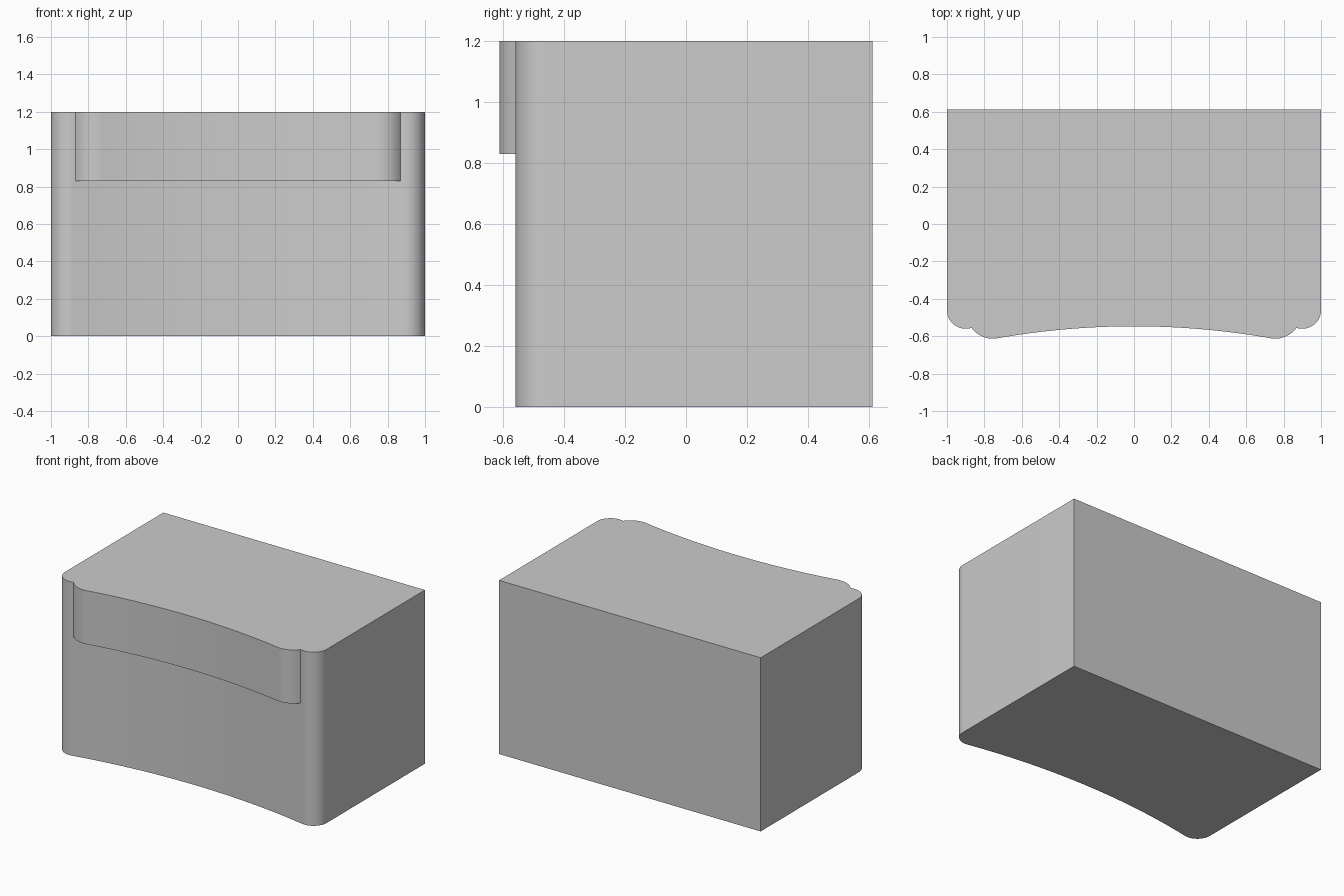
import bpy
import bmesh
from math import sin, cos, radians

default_cube = bpy.data.objects.get("Cube")
if default_cube:
    bpy.data.objects.remove(default_cube, do_unlink=True)

grey = bpy.data.materials.new("light grey")
grey.use_nodes = True
GREY = (0.6, 0.6, 0.6, 1)
grey.diffuse_color = GREY
grey.node_tree.nodes["Principled BSDF"].inputs["Base Color"].default_value = GREY

HEIGHT = 1.2
BACK_Y = 0.613


def arc(cx, cy, radius, start, end, steps):
    """Points on an arc, angles in degrees."""
    angles = [radians(start + (end - start) * i / steps) for i in range(steps + 1)]
    return [(cx + radius * cos(a), cy + radius * sin(a)) for a in angles]


def bowed_front(corner, radius, lean, end_angle):
    """Right half of a hollow front: a shallow bow running tangent into a rounded end."""
    end = arc(corner[0], corner[1], radius, -90 - lean, end_angle, 16)
    x, y = end[0]
    bow_radius = x / sin(radians(lean))
    centre_y = y - bow_radius * cos(radians(lean))
    bow = arc(0, centre_y, bow_radius, 90, 90 - lean, 16)
    return bow[:-1], end


def mirrored(half):
    """Complete a half profile whose first point is on the centre line."""
    return [(-x, y) for x, y in reversed(half[1:])] + half


def extrude_profile(name, outline, bottom, top):
    bm = bmesh.new()
    face = bm.faces.new([bm.verts.new((x, y, bottom)) for x, y in outline])
    result = bmesh.ops.extrude_face_region(bm, geom=[face])
    raised = [v for v in result["geom"] if isinstance(v, bmesh.types.BMVert)]
    bmesh.ops.translate(bm, verts=raised, vec=(0, 0, top - bottom))
    bmesh.ops.recalc_face_normals(bm, faces=bm.faces)
    mesh = bpy.data.meshes.new(name)
    bm.to_mesh(mesh)
    bm.free()
    mesh.materials.append(grey)
    obj = bpy.data.objects.new(name, mesh)
    bpy.context.collection.objects.link(obj)
    bpy.ops.object.select_all(action="DESELECT")
    obj.select_set(True)
    bpy.context.view_layer.objects.active = obj
    bpy.ops.object.shade_smooth_by_angle(angle=radians(30))
    return obj


# Main block with a hollow front and rounded front corners
body_bow, body_corner = bowed_front((0.9, -0.46), 0.1, 11, 0)
body_half = body_bow + body_corner + [(1, BACK_Y)]
extrude_profile("body", mirrored(body_half), 0, HEIGHT)

# Raised band along the top of the front, its back following the body
band_bow, band_end = bowed_front((0.755, -0.473), 0.14, 10, -36)
band_front = mirrored(band_bow + band_end)
band_back = mirrored(body_bow)
extrude_profile("front_band", band_front + band_back[::-1], 0.83, HEIGHT)
